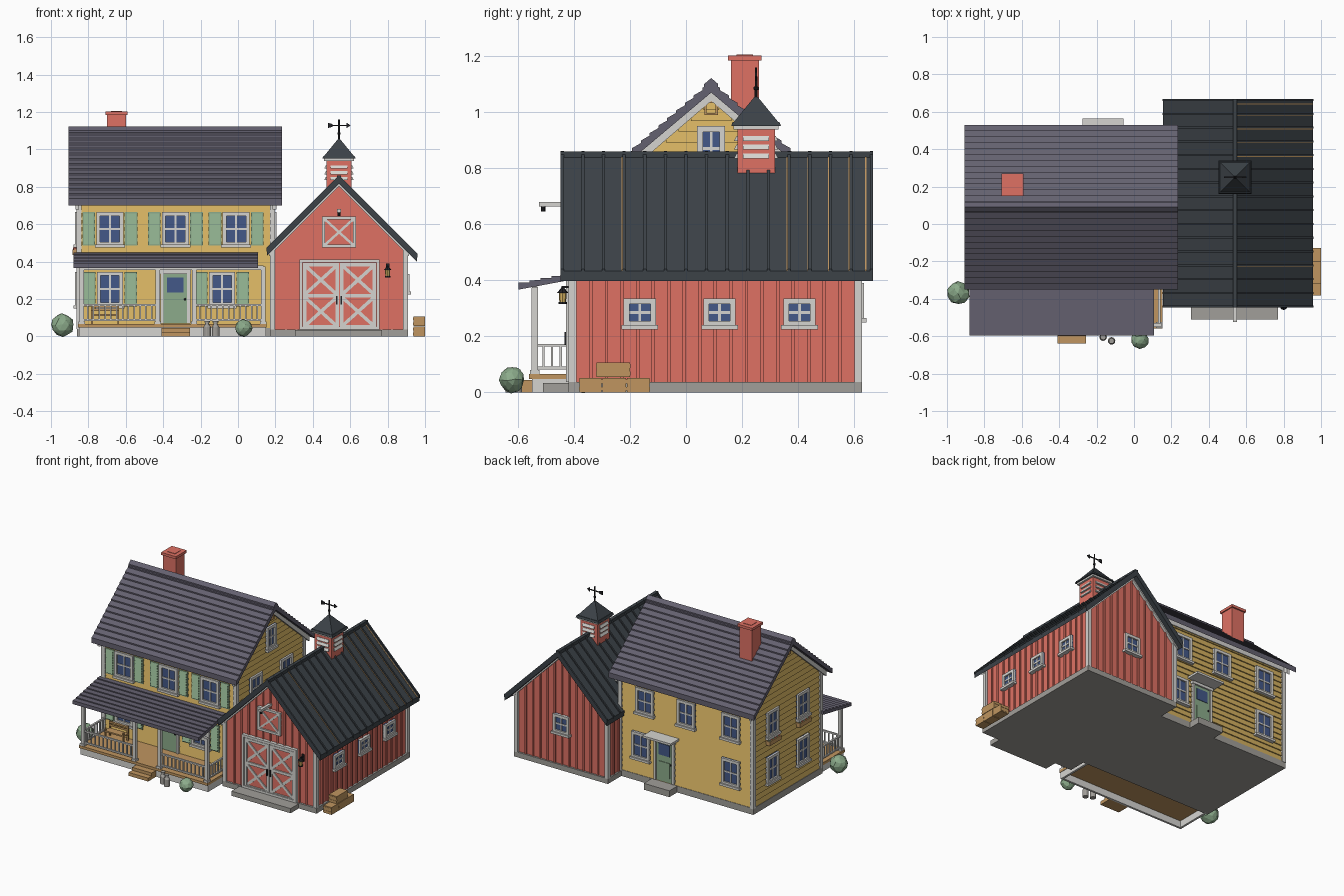
import bpy, bmesh, math, random
from mathutils import Matrix, Vector

random.seed(4)
if "Cube" in bpy.data.objects:
    bpy.data.objects.remove(bpy.data.objects["Cube"])

PALETTE = dict(yellow="D6B262", red="DE7164", shingle="64616F", slate="3E4449", white="D4D3CF",
               green="8BAA8A", glass="455987", wood="BE9460", stone="A09D98", black="28282B")
MATS = {}
for key, code in PALETTE.items():
    rgb = [(int(code[i:i + 2], 16) / 255) ** 2.2 for i in (0, 2, 4)] + [1]
    m = bpy.data.materials.new(key + "_paint")
    m.use_nodes = True
    m.diffuse_color = rgb
    m.node_tree.nodes["Principled BSDF"].inputs["Base Color"].default_value = rgb
    MATS[key] = m


class Part:
    """Collects simple solids into one object, in a local frame whose outside is -y."""
    def __init__(self, name, frame=None):
        self.name, self.frame = name, frame or Matrix()
        self.bm, self.used = bmesh.new(), []

    def slot(self, mat):
        if mat not in self.used:
            self.used.append(mat)
        return self.used.index(mat)

    def prism(self, pts, a, b, mat, axis="x"):
        put = (lambda p, d: (d, p[0], p[1])) if axis == "x" else (lambda p, d: (p[0], d, p[1]))
        rings = [[self.bm.verts.new(self.frame @ Vector(put(p, d))) for p in pts] for d in (a, b)]
        n = len(pts)
        faces = [self.bm.faces.new(r) for r in rings]
        for i in range(n):
            j = (i + 1) % n
            faces.append(self.bm.faces.new((rings[0][i], rings[0][j], rings[1][j], rings[1][i])))
        for f in faces:
            f.material_index = self.slot(mat)

    def box(self, x0, x1, y0, y1, z0, z1, mat):
        self.prism([(x0, z0), (x1, z0), (x1, z1), (x0, z1)], y0, y1, mat, "y")

    def bar(self, p, q, w, d, mat):
        p, q = Vector(p), Vector(q)
        s = Vector((p.y - q.y, q.x - p.x)).normalized() * w / 2
        self.prism([p + s, p - s, q - s, q + s], 0, -d, mat, "y")

    def rect(self, x0, x1, z0, z1, w, d, mat):
        for a, b in ((x0, x0 + w), (x1 - w, x1)):
            self.box(a, b, 0, -d, z0, z1, mat)
        for a, b in ((z0, z0 + w), (z1 - w, z1)):
            self.box(x0 + w, x1 - w, 0, -d, a, b, mat)

    def lap(self, u0, u1, z, h, d0, d1, mat):
        self.prism([(0, z), (-d1, z), (-d0, z + h), (0, z + h)], u0, u1, mat)

    def cone(self, x, y, z0, z1, r0, r1, mat, sides=12, turn=0):
        mtx = self.frame @ Matrix.Translation((x, y, (z0 + z1) / 2)) @ Matrix.Rotation(turn, 4, "Z")
        vs = bmesh.ops.create_cone(self.bm, cap_ends=True, segments=sides, radius1=r0, radius2=r1,
                                   depth=z1 - z0, matrix=mtx)["verts"]
        self.paint(vs, mat)

    def ball(self, x, y, z, r, mat, sub=2, rough=0.0):
        vs = bmesh.ops.create_icosphere(self.bm, subdivisions=sub, radius=r,
                                        matrix=self.frame @ Matrix.Translation((x, y, z)))["verts"]
        for v in vs:
            v.co += Vector([random.uniform(-rough, rough) for _ in range(3)])
        self.paint(vs, mat)

    def paint(self, verts, mat):
        for f in {f for v in verts for f in v.link_faces}:
            f.material_index = self.slot(mat)

    def done(self, smooth=False):
        bmesh.ops.recalc_face_normals(self.bm, faces=self.bm.faces[:])
        mesh = bpy.data.meshes.new(self.name)
        self.bm.to_mesh(mesh)
        self.bm.free()
        for k in self.used:
            mesh.materials.append(MATS[k])
        for p in mesh.polygons:
            p.use_smooth = smooth
        bpy.context.collection.objects.link(bpy.data.objects.new(self.name, mesh))


def frame(x, y, deg):
    return Matrix.Translation((x, y, 0)) @ Matrix.Rotation(math.radians(deg), 4, "Z")


def chevron(c, apex, slope, left, right, t):
    top = [(left, apex - slope * (c - left)), (c, apex), (right, apex - slope * (right - c))]
    return top + [(u, z - t) for u, z in reversed(top)]


def courses(y0, z0, y1, z1, n, lift):
    pts = []
    for i in range(n):
        for k, up in ((i, lift), (i + 1, 0)):
            pts.append((y0 + (y1 - y0) * k / n, z0 + (z1 - z0) * k / n + up))
    return pts


def window(p, u, z0, z1, w, shutters=False):
    a, b, mid = u - w / 2, u + w / 2, (z0 + z1) / 2
    p.box(a, b, 0, -.01, z0, z1, "glass")
    p.box(u - .005, u + .005, 0, -.015, z0, z1, "white")
    p.box(a, b, 0, -.015, mid - .005, mid + .005, "white")
    p.rect(a, b, z0, z1, .02, .021, "white")
    p.box(a - .008, b + .008, 0, -.03, z0 - .01, z0 + .006, "white")
    if shutters:
        for s in (a - .075, b + .007):
            p.box(s, s + .068, 0, -.013, z0, z1, "green")
            for k in range(9):
                p.lap(s + .008, s + .06, z0 + .008 + k * (z1 - z0 - .016) / 9, .018, .013, .02, "green")


def door(p, u, z0, z1):
    p.box(u - .065, u + .065, 0, -.014, z0, z1, "green")
    p.box(u - .044, u + .044, 0, -.017, z1 - .1, z1 - .02, "glass")
    p.box(u - .044, u + .044, 0, -.018, z0 + .03, z0 + .14, "green")
    for a, b in ((u - .08, u - .063), (u + .063, u + .08)):
        p.box(a, b, 0, -.022, z0, z1, "white")
    p.box(u - .085, u + .085, 0, -.025, z1, z1 + .02, "white")
    p.ball(u + .052, -.018, z0 + .13, .007, "black", 1)


# House body, foundation and corner boards
L, R, F, B, C = -.85, .185, -.285, .465, .09
p = Part("house_walls")
p.prism([(F, .03), (B, .03), (B, .75), (C, 1.07), (F, .75)], L, R, "yellow")
p.box(L - .012, R + .012, F - .012, B + .012, 0, .045, "stone")
for x in (L, R):
    for y in (F, B):
        p.box(x - .014, x + .014, y - .014, y + .014, .04, .75, "white")
p.done()

SIDES = dict(front=frame(0, F, 0), right=frame(R, 0, 90), back=frame(0, B, 180), left=frame(L, 0, -90))
STEP = .0385
for side, fr in SIDES.items():
    p = Part(side + "_siding", fr)
    gable = side in ("left", "right")
    mid, half = {"front": ((L + R) / 2, .517), "back": (-(L + R) / 2, .517),
                 "right": (C, .375), "left": (-C, .375)}[side]
    z = .045
    while z < (1.02 if gable else .72):
        w = min(half, (1.07 - z - STEP) / .86) if gable else half
        p.lap(mid - w, mid + w, z, STEP, .001, .009, "yellow")
        z += STEP
    if gable:
        p.prism(chevron(mid, 1.085, .86, mid - .42, mid + .42, .045), 0, -.02, "white", "y")
        p.rect(mid - .024, mid + .024, .99, 1.04, .008, .02, "wood")
    else:
        p.box(mid - half, mid + half, 0, -.014, .71, .75, "white")
    p.done()

# House windows and doors
UP, LOW = (.485, .665), (.16, .345)
p = Part("front_windows", SIDES["front"])
for x in (-.685, -.335, -.01):
    window(p, x, *UP, .145, True)
for x in (-.685, -.085):
    window(p, x, *LOW, .14, True)
door(p, -.335, .068, .335)
p.done()
p = Part("back_windows", SIDES["back"])
for x in (-.685, -.335, -.01):
    window(p, -x, *UP, .14)
for x in (-.685, .02):
    window(p, -x, *LOW, .14)
door(p, .165, .05, .335)
p.box(.055, .275, 0, -.1, .365, .38, "white")
p.box(.065, .265, 0, -.1, 0, .045, "stone")
p.done()
p = Part("right_windows", SIDES["right"])
for y in (-.08, .26):
    window(p, y, *UP, .13)
window(p, C, .79, .95, .1)
p.done()
p = Part("left_windows_and_flower_boxes", SIDES["left"])
for u in (-.26, .08):
    window(p, u, *UP, .13)
    window(p, u, *LOW, .13)
    p.box(u - .065, u + .065, 0, -.035, .435, .465, "wood")
    for k in range(6):
        p.ball(u - .05 + k * .02, -.02, .47, .013, "red" if k % 2 else "green", 1)
p.done()

# House roof and chimney
p = Part("house_roof")
slope = courses(-.35, .728, C, 1.105, 14, .009)
p.prism(slope + [(2 * C - y, z) for y, z in reversed(slope[:-1])]
        + [(2 * C + .35, .7), (C, 1.07), (-.35, .7)], -.905, .235, "shingle")
p.prism(chevron(C, 1.122, .86, C - .025, C + .025, .02), -.905, .235, "shingle")
p.done()
p = Part("chimney")
p.box(-.7, -.6, .16, .26, .95, 1.19, "red")
p.box(-.708, -.592, .15, .27, 1.185, 1.203, "red")
p.box(-.68, -.62, .18, .24, 1.2, 1.206, "red")
p.done()

# Porch deck, posts, railings and roof
PX0, PX1, PY = -.835, .135, -.54
p = Part("porch")
p.box(-.855, .153, -.56, F, .048, .066, "wood")
for a, b, c, d in ((-.85, .15, -.55, -.535), (-.85, -.835, -.535, F), (.135, .15, -.535, F)):
    p.box(a, b, c, d, 0, .048, "white")
for x in (PX0, -.43, -.235, PX1):
    p.box(x - .012, x + .012, PY - .012, PY + .012, .06, .375, "white")
    p.box(x - .017, x + .017, PY - .017, PY + .017, .06, .08, "white")
p.box(PX0, PX1, PY - .01, PY + .01, .355, .378, "white")
for z in (.082, .163):
    for a, b in ((PX0, -.43), (-.235, PX1)):
        p.box(a, b, PY - .006, PY + .006, z, z + .01, "white")
    for x in (PX0, PX1):
        p.box(x - .006, x + .006, PY, F, z, z + .01, "white")
for a, b in ((PX0, -.43), (-.235, PX1)):
    n = round((b - a) / .031)
    for i in range(1, n):
        x = a + (b - a) * i / n
        p.box(x - .004, x + .004, PY - .004, PY + .004, .085, .17, "white")
for x in (PX0, PX1):
    for i in range(1, 8):
        y = PY + i * .031
        p.box(x - .004, x + .004, y - .004, y + .004, .085, .17, "white")
p.box(-.41, -.257, -.60, -.55, 0, .045, "wood")
p.box(-.41, -.257, -.64, -.60, 0, .024, "wood")
p.done()
p = Part("porch_roof")
p.prism(courses(-.597, .385, F, .448, 8, .007) + [(F, .425), (-.597, .367)], -.88, .107, "shingle")
p.done()
p = Part("porch_bench")
p.box(-.785, -.635, -.375, -.32, .11, .12, "wood")
for z in (.135, .155):
    p.box(-.785, -.635, -.325, -.318, z, z + .013, "wood")
for x in (-.785, -.645):
    p.box(x, x + .01, -.375, -.365, .066, .14, "wood")
    p.box(x, x + .01, -.326, -.316, .066, .17, "wood")
p.done()

# Barn body with battens
BL, BR, BF, BB, BC, TOP = .185, .895, -.405, .615, .54, .857
p = Part("barn_walls")
p.prism([(BL, .03), (BR, .03), (BR, .47), (BC, .825), (BL, .47)], BF, BB, "red", "y")
p.box(BL - .012, BR + .015, BF - .015, BB + .013, 0, .037, "stone")
p.box(.305, .77, -.51, BF, 0, .033, "stone")
for x in (BL, BR):
    for y in (BF, BB):
        p.box(x - .014, x + .014, y - .014, y + .014, .035, .46, "white")
p.done()
BARN = dict(front=frame(0, BF, 0), right=frame(BR, 0, 90), back=frame(0, BB, 180), left=frame(BL, 0, -90))
for side, fr in BARN.items():
    p = Part("barn_" + side + "_battens", fr)
    gable = side in ("front", "back")
    mid, half = {"front": (BC, .34), "back": (-BC, .34), "right": (.105, .5), "left": (-.105, .5)}[side]
    n = round(half / .0275)
    for i in range(1, n):
        u = mid - half + 2 * half * i / n
        p.box(u - .006, u + .006, 0, -.008, .037, .82 - abs(u - mid) if gable else .46, "red")
    if gable:
        p.prism(chevron(mid, .832, 1, mid - .375, mid + .375, .03), 0, -.02, "white", "y")
    p.done()

# Barn doors, loft hatch, windows
p = Part("barn_doors", BARN["front"])
p.box(.335, .75, 0, -.012, .037, .4, "red")
p.rect(.328, .757, .037, .412, .016, .024, "white")
for a, b in ((.347, .539), (.546, .738)):
    p.rect(a, b, .042, .392, .018, .02, "white")
    p.box(a, b, 0, -.02, .207, .227, "white")
    for lo, hi in ((.055, .21), (.224, .38)):
        p.bar((a + .01, lo), (b - .01, hi), .018, .018, "white")
        p.bar((a + .01, hi), (b - .01, lo), .018, .019, "white")
for x in (.527, .553):
    p.box(x - .004, x + .004, 0, -.028, .17, .215, "black")
p.box(.45, .63, 0, -.012, .475, .64, "red")
p.rect(.45, .63, .475, .64, .016, .022, "white")
p.bar((.46, .485), (.62, .63), .013, .018, "white")
p.bar((.46, .63), (.62, .485), .013, .019, "white")
p.box(.53, .55, 0, -.12, .663, .68, "white")
p.cone(BC, -.105, .645, .665, .008, .008, "black", 8)
p.done()
p = Part("barn_right_windows", BARN["right"])
for y in (-.165, .12, .405):
    window(p, y, .235, .335, .115)
p.done()
p = Part("barn_back_window", BARN["back"])
window(p, -BC, .26, .39, .125)
p.done()

# Barn roof with raised seams and exposed boards
p = Part("barn_roof")
p.prism(chevron(BC, TOP - .007, 1, .155, .957, .035), -.447, .668, "slate", "y")
for i in range(16):
    y = -.447 + i * .0736
    p.prism(chevron(BC, TOP + .004, 1, .153, .96, .02), y, y + .011, "slate", "y")
for y in (-.224, .365, .439, .512, .586, .645):
    p.prism(chevron(BC, TOP - .004, 1, BC, .957, .01), y - .006, y, "wood", "y")
p.box(BC - .012, BC + .012, -.447, .668, TOP - .02, TOP + .003, "slate")
p.done()

# Cupola and weather vane
CY = .25
p = Part("cupola")
p.box(BC - .067, BC + .067, CY - .067, CY + .067, .74, .945, "red")
p.box(BC - .08, BC + .08, CY - .08, CY + .08, .938, .955, "white")
p.cone(BC, CY, .95, .965, .126, .118, "slate", 4, math.pi / 4)
p.cone(BC, CY, .965, 1.055, .112, .008, "slate", 4, math.pi / 4)
for deg in (0, 90, 180, 270):
    p.frame = Matrix.Translation((BC, CY, 0)) @ Matrix.Rotation(math.radians(deg), 4, "Z") @ Matrix.Translation((0, -.067, 0))
    for z in (.835, .866, .897):
        p.lap(-.046, .046, z, .018, .003, .012, "white")
p.done()
p = Part("weather_vane", Matrix.Translation((BC, CY, 0)))
p.cone(0, 0, 1.04, 1.16, .005, .004, "black", 8)
p.ball(0, 0, 1.085, .01, "black", 1)
p.box(-.05, .05, -.003, .003, 1.125, 1.131, "black")
p.prism([(-.06, 1.114), (-.035, 1.12), (-.035, 1.136), (-.06, 1.142)], -.003, .003, "black", "y")
p.prism([(.04, 1.113), (.062, 1.128), (.04, 1.143)], -.003, .003, "black", "y")
p.done()

# Barn lantern
p = Part("barn_lantern", Matrix.Translation((.8, -.44, 0)))
p.box(-.004, .004, -.005, .03, .372, .38, "black")
p.box(-.01, .01, .022, .03, .34, .39, "black")
p.cone(0, 0, .355, .375, .02, .004, "black", 8)
p.cone(0, 0, .322, .356, .012, .014, "yellow", 8)
p.cone(0, 0, .315, .323, .015, .015, "black", 8)
p.done()

# Crates, milk cans and bushes
p = Part("crates")
for a, b, z in ((-.38, -.302, 0), (-.298, -.215, 0), (-.21, -.13, 0), (-.32, -.2, .055)):
    p.box(.938, 1, a, b, z, z + .052, "wood")
    for k in (.006, .032):
        p.box(.935, 1, a - .002, b + .002, z + k, z + k + .014, "wood")
p.done()
p = Part("milk_cans")
for x, y in ((-.165, -.605), (-.12, -.625)):
    for z0, z1, r0, r1 in ((0, .05, .02, .02), (.05, .064, .02, .011), (.064, .075, .011, .011), (.075, .082, .015, .015)):
        p.cone(x, y, z0, z1, r0, r1, "stone")
p.done()
for name, x, y, r in (("left_bush", -.938, -.37, .061), ("front_bush", .03, -.62, .046)):
    p = Part(name)
    p.ball(x, y, r, r, "green", 2, .004)
    p.done()
